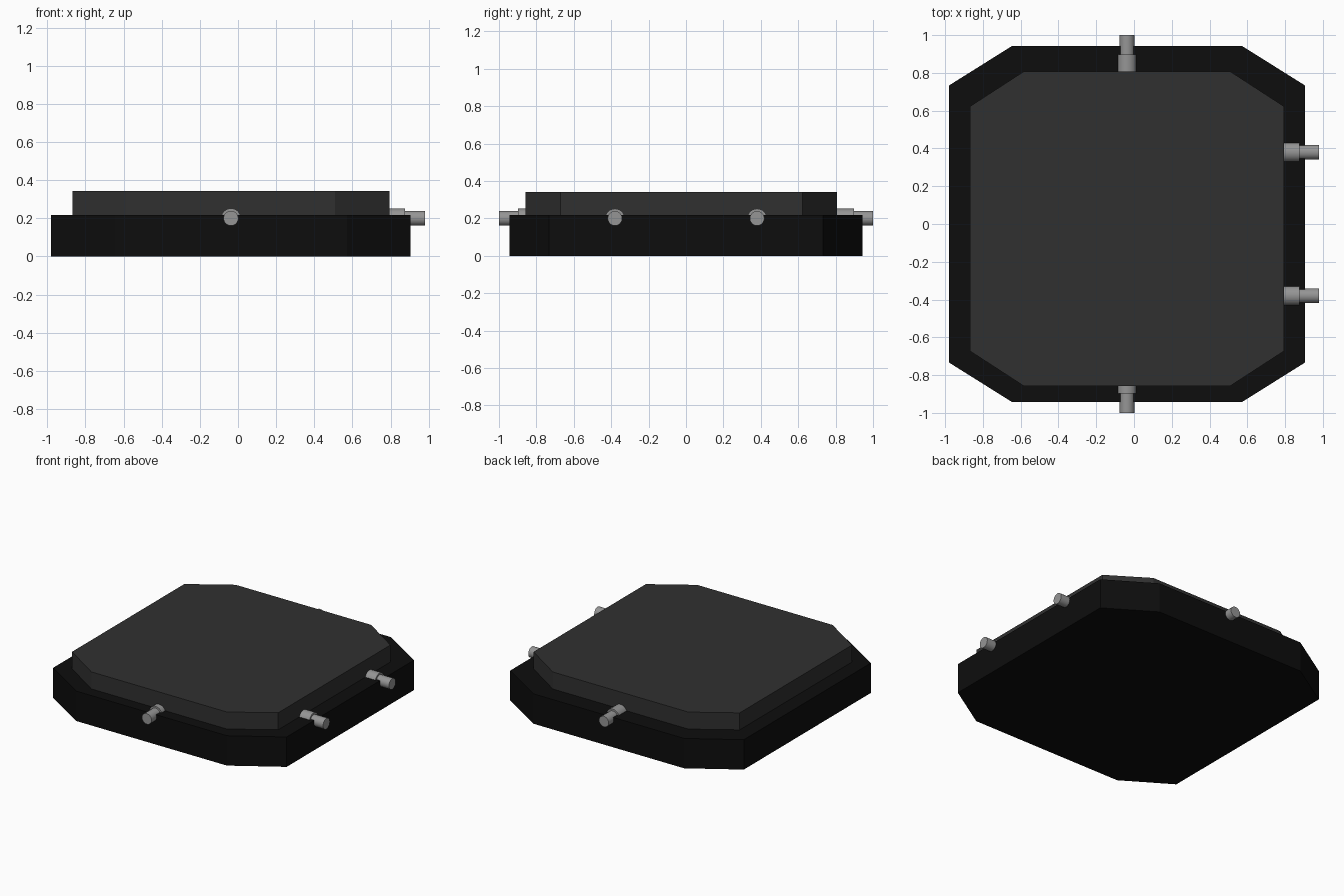
import bpy, bmesh
from math import radians
from mathutils import Matrix, Vector

if "Cube" in bpy.data.objects:
    bpy.data.objects.remove(bpy.data.objects["Cube"])

CX = -0.037   # x centre of the body
PIN_Z = 0.20


def material(name, v):
    m = bpy.data.materials.new(name)
    m.diffuse_color = (v, v, v, 1)
    m.use_nodes = True
    m.node_tree.nodes["Principled BSDF"].inputs["Base Color"].default_value = m.diffuse_color
    return m


def add_object(name, bm, mat):
    bmesh.ops.recalc_face_normals(bm, faces=bm.faces)
    me = bpy.data.meshes.new(name)
    bm.to_mesh(me)
    bm.free()
    ob = bpy.data.objects.new(name, me)
    bpy.context.collection.objects.link(ob)
    me.materials.append(mat)
    return ob


def chamfered_slab(name, cy, hx, hy, cut_x, cut_y, z0, z1, mat):
    """Rectangle with four cut corners, extruded upward."""
    a, b = hx - cut_x, hy - cut_y
    pts = [(a, -hy), (hx, -b), (hx, b), (a, hy),
           (-a, hy), (-hx, b), (-hx, -b), (-a, -hy)]
    bm = bmesh.new()
    face = bm.faces.new([bm.verts.new((CX + x, cy + y, z0)) for x, y in pts])
    ext = bmesh.ops.extrude_face_region(bm, geom=[face])
    top = [g for g in ext["geom"] if isinstance(g, bmesh.types.BMVert)]
    bmesh.ops.translate(bm, verts=top, vec=(0, 0, z1 - z0))
    return add_object(name, bm, mat)


def pin(name, origin, direction, segments, mat):
    """Stepped pin; segments are (radius, start, end) along direction."""
    bm = bmesh.new()
    rot = Vector((0, 0, 1)).rotation_difference(Vector(direction)).to_matrix().to_4x4()
    for r, s, e in segments:
        mtx = Matrix.Translation(origin) @ rot @ Matrix.Translation((0, 0, (s + e) / 2))
        bmesh.ops.create_cone(bm, cap_ends=True, segments=24, radius1=r,
                              radius2=r, depth=e - s, matrix=mtx)
    ob = add_object(name, bm, mat)
    bpy.ops.object.select_all(action='DESELECT')
    bpy.context.view_layer.objects.active = ob
    ob.select_set(True)
    bpy.ops.object.shade_smooth_by_angle(angle=radians(35))


black = material("black", 0.004)
charcoal = material("charcoal", 0.03)
metal = material("metal", 0.3)

# Body: wide base and slightly offset upper plate
chamfered_slab("base", 0.0, 0.943, 0.943, 0.335, 0.21, 0.0, 0.218, black)
chamfered_slab("upper_plate", -0.025, 0.832, 0.832, 0.285, 0.185, 0.218, 0.342, charcoal)

# Pins on the front and back edges
for label, s in (("front", -1), ("back", 1)):
    pin(label + "_pin", (CX, 0, PIN_Z), (0, s, 0),
        [(0.052, 0.79, 0.897), (0.039, 0.89, 1.0)], metal)

# Two pins on the right edge
for label, y in (("right_front", -0.38), ("right_back", 0.38)):
    pin(label + "_pin", (0, y, PIN_Z), (1, 0, 0),
        [(0.052, 0.77, 0.877), (0.039, 0.87, 0.98)], metal)
